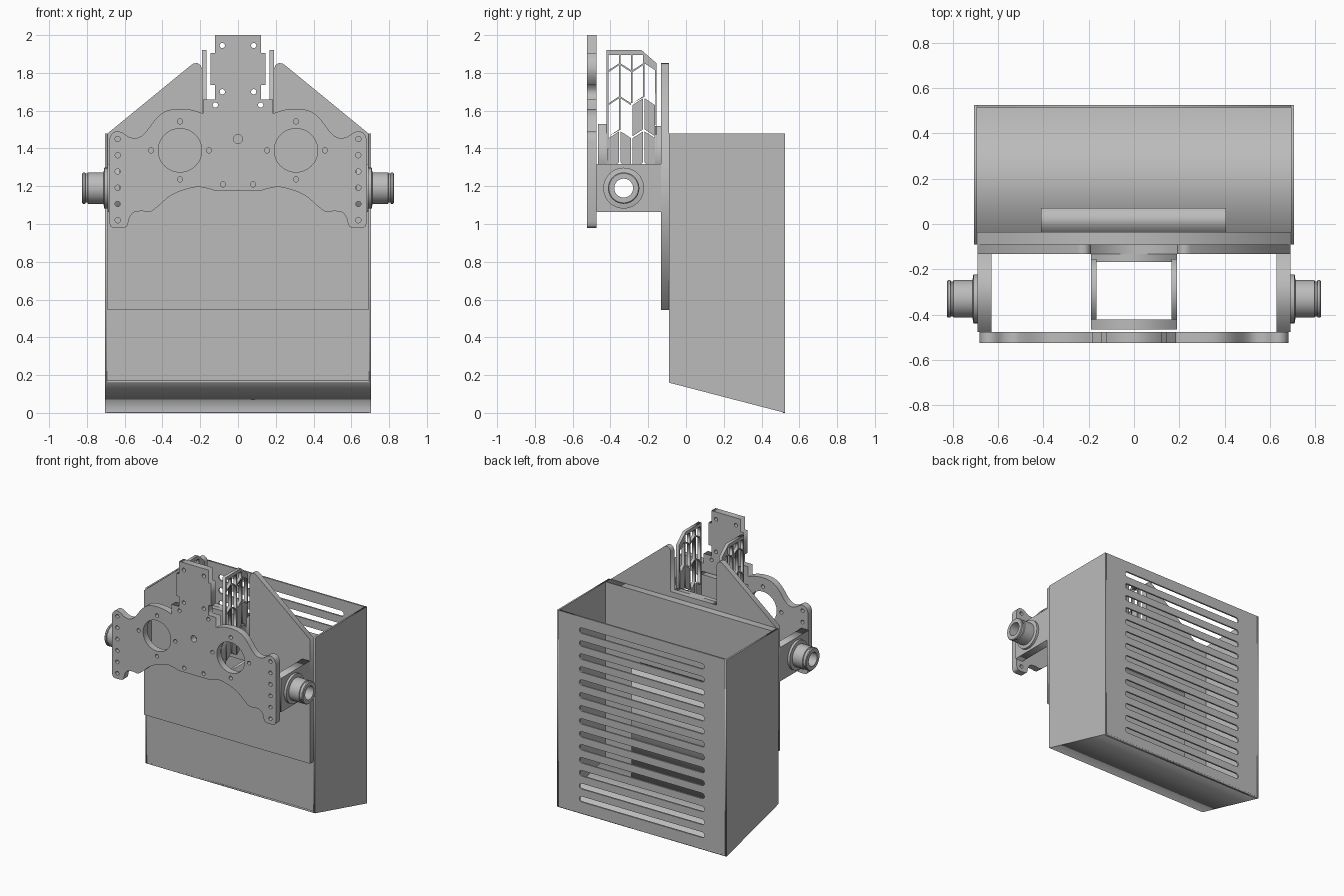
import bpy, bmesh, math
from mathutils import Matrix, Vector

cube = bpy.data.objects.get("Cube")
if cube:
    bpy.data.objects.remove(cube, do_unlink=True)

GREY = (0.5, 0.5, 0.5, 1.0)
grey = bpy.data.materials.new("plain grey")
grey.use_nodes = True
grey.diffuse_color = GREY
for node in grey.node_tree.nodes:
    if node.type == 'BSDF_PRINCIPLED':
        node.inputs["Base Color"].default_value = GREY

# Local sheet plane mapped to the xz plane or the yz plane
FACING = {
    'y': Matrix(((1, 0, 0), (0, 0, -1), (0, 1, 0))).to_4x4(),
    'x': Matrix(((0, 0, 1), (1, 0, 0), (0, 1, 0))).to_4x4(),
}


def finish(name, mesh):
    bm = bmesh.new()
    bm.from_mesh(mesh)
    bmesh.ops.remove_doubles(bm, verts=bm.verts, dist=0.0001)
    bmesh.ops.recalc_face_normals(bm, faces=bm.faces)
    bm.to_mesh(mesh)
    bm.free()
    mesh.materials.clear()
    mesh.materials.append(grey)
    obj = bpy.data.objects.new(name, mesh)
    bpy.context.collection.objects.link(obj)
    return obj


def sheet(name, axis, low, high, outline, holes=()):
    """Flat sheet between low and high on the axis, with holes."""
    curve = bpy.data.curves.new(name, 'CURVE')
    curve.dimensions = '2D'
    curve.fill_mode = 'BOTH'
    curve.extrude = (high - low) / 2
    for loop in [outline, *holes]:
        spline = curve.splines.new('POLY')
        spline.points.add(len(loop) - 1)
        for point, (u, v) in zip(spline.points, loop):
            point.co = (u, v, 0, 1)
        spline.use_cyclic_u = True
    temp = bpy.data.objects.new(name, curve)
    bpy.context.collection.objects.link(temp)
    bpy.context.view_layer.update()
    graph = bpy.context.evaluated_depsgraph_get()
    mesh = bpy.data.meshes.new_from_object(temp.evaluated_get(graph))
    bpy.data.objects.remove(temp, do_unlink=True)
    mesh.transform(FACING[axis])
    shift = Vector((0, 0, 0))
    shift['xyz'.index(axis)] = (low + high) / 2
    mesh.transform(Matrix.Translation(shift))
    return finish(name, mesh)


def rect(u0, u1, v0, v1):
    return [(u0, v0), (u1, v0), (u1, v1), (u0, v1)]


def circle(u, v, r, n=20):
    return [(u + r * math.cos(math.tau * i / n), v + r * math.sin(math.tau * i / n))
            for i in range(n)]


def slot(half, v, r, n=6):
    arc = [-math.pi / 2 + math.pi * i / n for i in range(n + 1)]
    right = [(half + r * math.cos(a), v + r * math.sin(a)) for a in arc]
    return right + [(-u, 2 * v - w) for u, w in right]


def mirrored(half):
    return half + [(-u, v) for u, v in reversed(half)]


def smooth(points, steps=5):
    """Rounded path through the points."""
    p = [Vector(q) for q in points]
    p = [p[0]] + p + [p[-1]]
    path = []
    for a, b, c, d in zip(p, p[1:], p[2:], p[3:]):
        for i in range(steps):
            t = i / steps
            q = (2 * b + (c - a) * t + (2 * a - 5 * b + 4 * c - d) * t ** 2
                 + (3 * b - a - 3 * c + d) * t ** 3) / 2
            path.append(tuple(q))
    return path + [tuple(points[-1])]


# Open-topped housing with a sloping floor
W, FRONT, BACK, TOP, LIP = 0.705, -0.09, 0.525, 1.48, 0.16
WALL = 0.012
side = [(FRONT, LIP), (BACK, 0), (BACK, TOP), (FRONT, TOP)]
sheet("housing_left_wall", 'x', W - WALL, W, side)
sheet("housing_right_wall", 'x', -W, WALL - W, side)
sheet("housing_floor", 'x', WALL - W, W - WALL,
      [(FRONT, LIP), (BACK, 0), (BACK, WALL), (FRONT, LIP + WALL)])
sheet("housing_front_wall", 'y', FRONT, -0.035, rect(WALL - W, W - WALL, LIP, TOP))
vents = [slot(0.5, 0.11 + 0.0975 * i, 0.021) for i in range(14)]
sheet("housing_vented_back", 'y', BACK - WALL, BACK,
      rect(WALL - W, W - WALL, 0, TOP), vents)
sheet("inner_block", 'x', -0.41, 0.405,
      [(-0.035, 0.15), (0.07, 0.12), (0.07, 0.95), (-0.035, 0.95)])

# Gabled mounting plate with a notch in the top
sheet("mounting_plate", 'y', -0.132, FRONT, mirrored([
    (0.69, 0.545), (0.69, TOP), (0.25, 1.84), (0.235, 1.85), (0.215, 1.852),
    (0.198, 1.84), (0.19, 1.82), (0.19, 1.52)]))

# Shaped face panel: tower, brow, cheek and lower edge
tower = [(0.122, 2.0), (0.122, 1.905), (0.145, 1.905), (0.145, 1.735),
         (0.122, 1.735), (0.122, 1.66), (0.185, 1.66)]
brow = smooth([(0.185, 1.585), (0.24, 1.603), (0.305, 1.61), (0.375, 1.6),
               (0.43, 1.562), (0.49, 1.485), (0.53, 1.457), (0.575, 1.46),
               (0.615, 1.485), (0.645, 1.49), (0.67, 1.475), (0.682, 1.445)])
chin = smooth([(0.682, 1.01), (0.674, 0.988), (0.655, 0.98), (0.61, 0.98),
               (0.587, 0.99), (0.573, 1.035), (0.55, 1.062), (0.51, 1.068),
               (0.465, 1.065), (0.425, 1.092), (0.37, 1.14), (0.31, 1.172),
               (0.225, 1.195), (0.17, 1.19), (0.125, 1.177)])
holes = [circle(0, 1.45, 0.024)]
for s in (-1, 1):
    eye = s * 0.307
    holes.append(circle(eye, 1.39, 0.115, 48))
    holes += [circle(u, v, 0.014) for u, v in circle(eye, 1.39, 0.153, 4)]
    holes += [circle(s * 0.637, 1.02 + 0.086 * i, 0.014) for i in range(6)]
    holes += [circle(s * u, v, 0.014) for u, v in
              [(0.08, 1.21), (0.083, 1.945), (0.083, 1.7), (0.12, 1.63)]]
sheet("face_panel", 'y', -0.525, -0.475, mirrored(tower + brow + chin), holes)

# Central cage with lattice sides
cells = []
PITCH, ROW, BAR = 0.0635, 0.175, 0.005
for col in range(4):
    u0 = -0.414 + PITCH * col
    ends = (0, 0.035) if col % 2 == 0 else (0.035, 0)
    cap = 1.832 if col == 3 else 1.895
    for row in range(4):
        z = 1.285 + ROW * row
        low = [z + e + BAR for e in ends]
        high = [min(z + ROW + e - BAR, cap) for e in ends]
        a, b = u0 + BAR, u0 + PITCH - BAR
        cells.append([(a, low[0]), (b, low[1]), (b, high[1]), (a, high[0])])
cage_side = [(-0.42, 1.195), (-0.155, 1.195), (-0.155, 1.85), (-0.235, 1.92),
             (-0.42, 1.92)]
for label, x in (("left", 0.178), ("right", -0.178)):
    sheet("cage_lattice_" + label, 'x', x - 0.012, x + 0.012, cage_side, cells)
sheet("cage_front", 'y', -0.465, -0.42, rect(-0.19, 0.19, 1.195, 1.53))
sheet("cage_back", 'y', -0.168, -0.132, rect(-0.19, 0.19, 1.195, 1.52))

# Side arms with flanged hollow bushings
PIVOT = (-0.33, 1.19)
bushing = [(0.69, 0.05), (0.69, 0.108), (0.708, 0.108), (0.712, 0.083),
           (0.795, 0.083), (0.798, 0.077), (0.807, 0.077), (0.81, 0.083),
           (0.82, 0.083), (0.825, 0.078), (0.825, 0.05)]
for label, s in (("left", 1), ("right", -1)):
    low, high = sorted((s * 0.628, s * 0.69))
    sheet("arm_" + label, 'x', low, high, rect(-0.475, -0.132, 1.063, 1.318),
          [circle(*PIVOT, 0.05, 40)])
    bm = bmesh.new()
    ring = [bm.verts.new((s * x, PIVOT[0], PIVOT[1] + r)) for x, r in bushing]
    edges = [bm.edges.new((a, b)) for a, b in zip(ring, ring[1:] + ring[:1])]
    bmesh.ops.spin(bm, geom=ring + edges, cent=(0, *PIVOT), axis=(1, 0, 0),
                   angle=math.tau, steps=40)
    mesh = bpy.data.meshes.new("bushing_" + label)
    bm.to_mesh(mesh)
    bm.free()
    obj = finish("bushing_" + label, mesh)
    bpy.ops.object.select_all(action='DESELECT')
    obj.select_set(True)
    bpy.context.view_layer.objects.active = obj
    bpy.ops.object.shade_smooth_by_angle(angle=math.radians(30))
